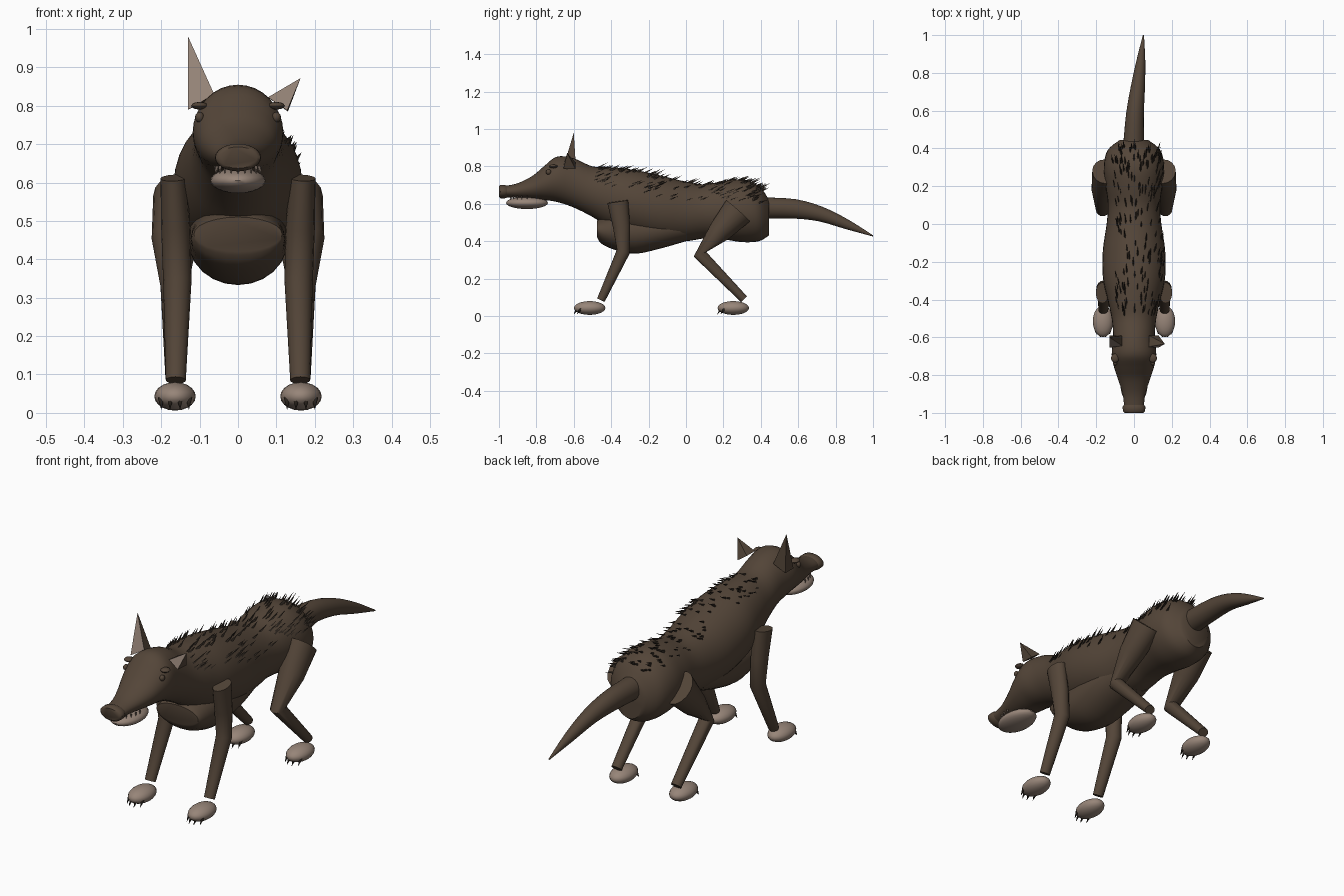
import bpy, bmesh, math, random
from mathutils import Vector, Matrix

if "Cube" in bpy.data.objects:
    bpy.data.objects.remove(bpy.data.objects["Cube"])

random.seed(4)


def material(name, rgb):
    m = bpy.data.materials.new(name)
    m.diffuse_color = (*rgb, 1)
    m.use_nodes = True
    m.node_tree.nodes["Principled BSDF"].inputs["Base Color"].default_value = m.diffuse_color
    return m


BROWN = material("brown_fur", (0.088, 0.060, 0.040))
BEIGE = material("beige_skin", (0.31, 0.235, 0.19))
DARK = material("dark_bristle", (0.030, 0.022, 0.016))


def finish(bm, name, mats, smooth=True):
    bmesh.ops.recalc_face_normals(bm, faces=bm.faces)
    me = bpy.data.meshes.new(name)
    bm.to_mesh(me)
    bm.free()
    for m in mats:
        me.materials.append(m)
    ob = bpy.data.objects.new(name, me)
    bpy.context.collection.objects.link(ob)
    if smooth:
        bpy.context.view_layer.objects.active = ob
        ob.select_set(True)
        bpy.ops.object.shade_smooth_by_angle(angle=math.radians(45))
        ob.select_set(False)
    return ob


def spline(rows, t):
    """Smooth interpolation through rows of numbers, t in row units."""
    i = min(int(t), len(rows) - 2)
    f = t - i
    a, b, c, d = (rows[max(0, min(len(rows) - 1, k))] for k in (i - 1, i, i + 1, i + 2))
    return [0.5 * (2 * q + (r - p) * f + (2 * p - 5 * q + 4 * r - s) * f * f
                   + (3 * q - p - 3 * r + s) * f ** 3) for p, q, r, s in zip(a, b, c, d)]


def tube(name, rows, mat, axis=None, steps=1, seg=24):
    """Loft of elliptical rings; each row is x, y, z, side radius, depth radius."""
    if steps > 1:
        rows = [spline(rows, k / steps) for k in range((len(rows) - 1) * steps + 1)]
    pts = [Vector(r[:3]) for r in rows]
    bm = bmesh.new()
    rings = []
    for i, r in enumerate(rows):
        t = axis or (pts[min(i + 1, len(pts) - 1)] - pts[max(i - 1, 0)]).normalized()
        u = Vector((1, 0, 0))
        u = (u - t * u.dot(t)).normalized()
        v = t.cross(u)
        rings.append([bm.verts.new(pts[i] + u * r[3] * math.cos(a) + v * r[4] * math.sin(a))
                      for a in (math.tau * k / seg for k in range(seg))])
    for a, b in zip(rings, rings[1:]):
        for k in range(seg):
            n = (k + 1) % seg
            bm.faces.new((a[k], a[n], b[n], b[k]))
    bm.faces.new(rings[0])
    bm.faces.new(rings[-1])
    return finish(bm, name, [mat])


def ball(name, loc, size, mat, seg=20):
    bm = bmesh.new()
    bmesh.ops.create_uvsphere(bm, u_segments=seg, v_segments=seg // 2, radius=1,
                              matrix=Matrix.Translation(loc) @ Matrix.Diagonal((*size, 1)))
    return finish(bm, name, [mat])


def spike(bm, base, direction, length, radius, seg=3):
    d = Vector(direction).normalized()
    rot = d.to_track_quat('Z', 'Y').to_matrix().to_4x4()
    bmesh.ops.create_cone(bm, cap_ends=True, segments=seg, radius1=radius, radius2=0, depth=length,
                          matrix=Matrix.Translation(Vector(base) + d * length / 2) @ rot)


# Body from snout to rump: y, top z, bottom z, half width
PROFILE = [(-.97, .695, .635, .052), (-.90, .71, .632, .06), (-.82, .75, .625, .085),
           (-.76, .80, .62, .105), (-.69, .852, .61, .118), (-.60, .843, .58, .11),
           (-.50, .80, .53, .118), (-.40, .795, .47, .14), (-.28, .782, .43, .165),
           (-.14, .752, .40, .165), (0, .718, .40, .145), (.10, .704, .415, .138),
           (.20, .722, .41, .15), (.30, .73, .395, .16), (.39, .695, .40, .14),
           (.445, .62, .432, .075)]
BODY = [(0, y, (a + b) / 2, w, (a - b) / 2) for y, a, b, w in PROFILE]
Y = Vector((0, 1, 0))
tube("body", BODY, BROWN, axis=Y, steps=4, seg=32)

# Deep chest with a blunt front
tube("chest", [(0, -.475, .465, .115, .045), (0, -.45, .455, .122, .07), (0, -.37, .45, .125, .10),
               (0, -.27, .45, .13, .117), (0, -.14, .46, .13, .10), (0, 0, .48, .11, .08)],
     BROWN, axis=Y, steps=3)

# Tail
tube("tail", [(-.002, .42, .578, .055, .056), (.005, .58, .573, .047, .052),
              (.02, .72, .545, .038, .040), (.036, .86, .49, .024, .026),
              (.05, 1.0, .428, .003, .003)], BROWN, steps=3)

# Snout end and lower jaw
tube("nose", [(0, -1.0, .665, .05, .028), (0, -.992, .665, .059, .036), (0, -.968, .665, .06, .036),
              (0, -.955, .665, .052, .03)], BROWN, axis=Y)
ball("lower_jaw", (0, -.85, .605), (.072, .112, .033), BEIGE, 24)

# Teeth along the lip
bm = bmesh.new()
for k in range(11):
    a = math.pi * k / 10
    spike(bm, (.058 * math.cos(a), -.85 - .09 * math.sin(a), .643), (0, 0, -1), .022, .005, 5)
finish(bm, "teeth", [BEIGE], False)

# Ears: thin pyramids, pale in front and brown behind
for name, tip, base in (
        ("tall_ear", (-.13, -.60, .98),
         [(-.13, -.655, .79), (-.062, -.645, .83), (-.065, -.59, .82), (-.13, -.59, .79)]),
        ("folded_ear", (.163, -.635, .872),
         [(.078, -.65, .822), (.128, -.655, .788), (.13, -.59, .785), (.08, -.59, .82)])):
    bm = bmesh.new()
    t = bm.verts.new(tip)
    vs = [bm.verts.new(p) for p in base]
    bm.faces.new(vs)
    for k in range(4):
        bm.faces.new((vs[k], vs[(k + 1) % 4], t))
    bmesh.ops.recalc_face_normals(bm, faces=bm.faces)
    for f in bm.faces:
        f.material_index = 0 if f.normal.y < -.15 else 1
    finish(bm, name, [BEIGE, BROWN], False)

for side, s in (("left", -1), ("right", 1)):
    # Eyes and brows
    ball(side + "_eye", (s * .1, -.735, .77), (.012, .014, .014), BROWN, 12)
    ball(side + "_brow", (s * .1, -.71, .80), (.022, .024, .010), BROWN, 12)

    # Legs
    tube(side + "_front_leg", [(s * .168, -.365, .612, .034, .056), (s * .162, -.345, .48, .038, .046),
                               (s * .158, -.335, .345, .037, .036), (s * .162, -.455, .085, .026, .022)],
         BROWN, seg=16)
    tube(side + "_hind_leg", [(s * .155, .278, .562, .066, .085), (s * .165, .18, .452, .06, .062),
                              (s * .166, .075, .33, .036, .036), (s * .163, .31, .09, .026, .022)],
         BROWN, seg=16)

    # Feet with toes and claws
    for end, y in (("front", -.515), ("hind", .253)):
        ball(f"{side}_{end}_foot", (s * .164, y, .043), (.054, .084, .037), BEIGE)
        bm = bmesh.new()
        for dx in (-.036, -.013, .013, .036):
            yy = y - .084 * math.sqrt(1 - (dx / .054) ** 2) * .92
            spike(bm, (s * .164 + dx, yy + .012, .04), (0, -.6, -.8), .04, .009, 8)
        finish(bm, f"{side}_{end}_claws", [DARK])

# Bristles leaning back along the spine and flanks
bm = bmesh.new()
for k in range(190):
    t = random.uniform(6, 14.2)
    x, y, z, rx, rz = spline(BODY, t)
    a = math.radians(random.uniform(-48, 72))
    p = Vector((rx * math.sin(a), y, z + rz * math.cos(a)))
    n = Vector((math.sin(a) / rx, 0, math.cos(a) / rz)).normalized()
    spike(bm, p - n * .006, Vector((0, 1, .25)) + n * .32, random.uniform(.04, .065), .0065)
finish(bm, "bristles", [DARK], False)
